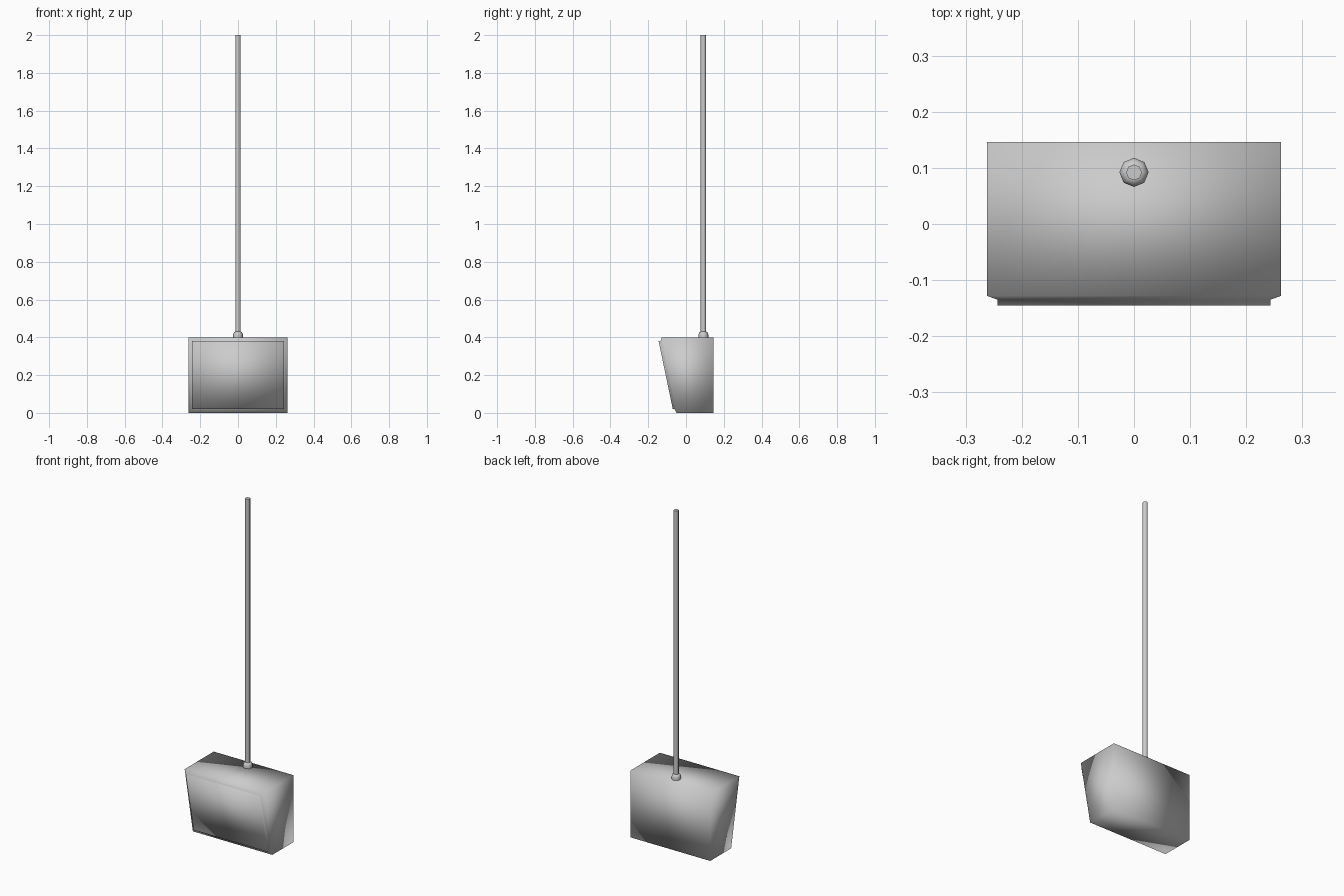
import bpy, bmesh, math

if "Cube" in bpy.data.objects:
    bpy.data.objects.remove(bpy.data.objects["Cube"])


def finish(name, bm):
    bmesh.ops.recalc_face_normals(bm, faces=bm.faces)
    for f in bm.faces:
        f.smooth = True
    me = bpy.data.meshes.new(name)
    bm.to_mesh(me)
    bm.free()
    ob = bpy.data.objects.new(name, me)
    bpy.context.collection.objects.link(ob)
    return ob


def skin(bm, rings):
    # bridge consecutive rings of vertices and cap both ends
    loops = [[bm.verts.new(p) for p in r] for r in rings]
    for a, b in zip(loops, loops[1:]):
        n = len(a)
        for i in range(n):
            j = (i + 1) % n
            bm.faces.new((a[i], a[j], b[j], b[i]))
    bm.faces.new(loops[0])
    bm.faces.new(loops[-1])


def rect(hx, y_low, z_low, y_high, z_high):
    return [(-hx, y_low, z_low), (hx, y_low, z_low),
            (hx, y_high, z_high), (-hx, y_high, z_high)]


# wedge housing: back, front rim, bevelled rim, raised front panel
bm = bmesh.new()
skin(bm, [
    rect(0.262, 0.146, 0.0, 0.146, 0.4),
    rect(0.262, -0.051, 0.0, -0.128, 0.4),
    rect(0.243, -0.060, 0.02, -0.135, 0.38),
    rect(0.243, -0.070, 0.02, -0.145, 0.38),
])
finish("housing", bm)


# eight-sided turned parts on the hanging axis
def turned(name, profile, y=0.092, sides=8):
    bm = bmesh.new()
    skin(bm, [[(r * math.cos(math.tau * k / sides),
                y + r * math.sin(math.tau * k / sides), z)
               for k in range(sides)] for r, z in profile])
    ob = finish(name, bm)
    bpy.context.view_layer.objects.active = ob
    ob.select_set(True)
    bpy.ops.object.shade_smooth_by_angle(angle=math.radians(60))
    ob.select_set(False)


# collar and hanging pole in one turned piece
turned("hanging_pole", [(0.026, 0.4), (0.026, 0.415), (0.021, 0.428),
                        (0.014, 0.43), (0.014, 2.0)])
